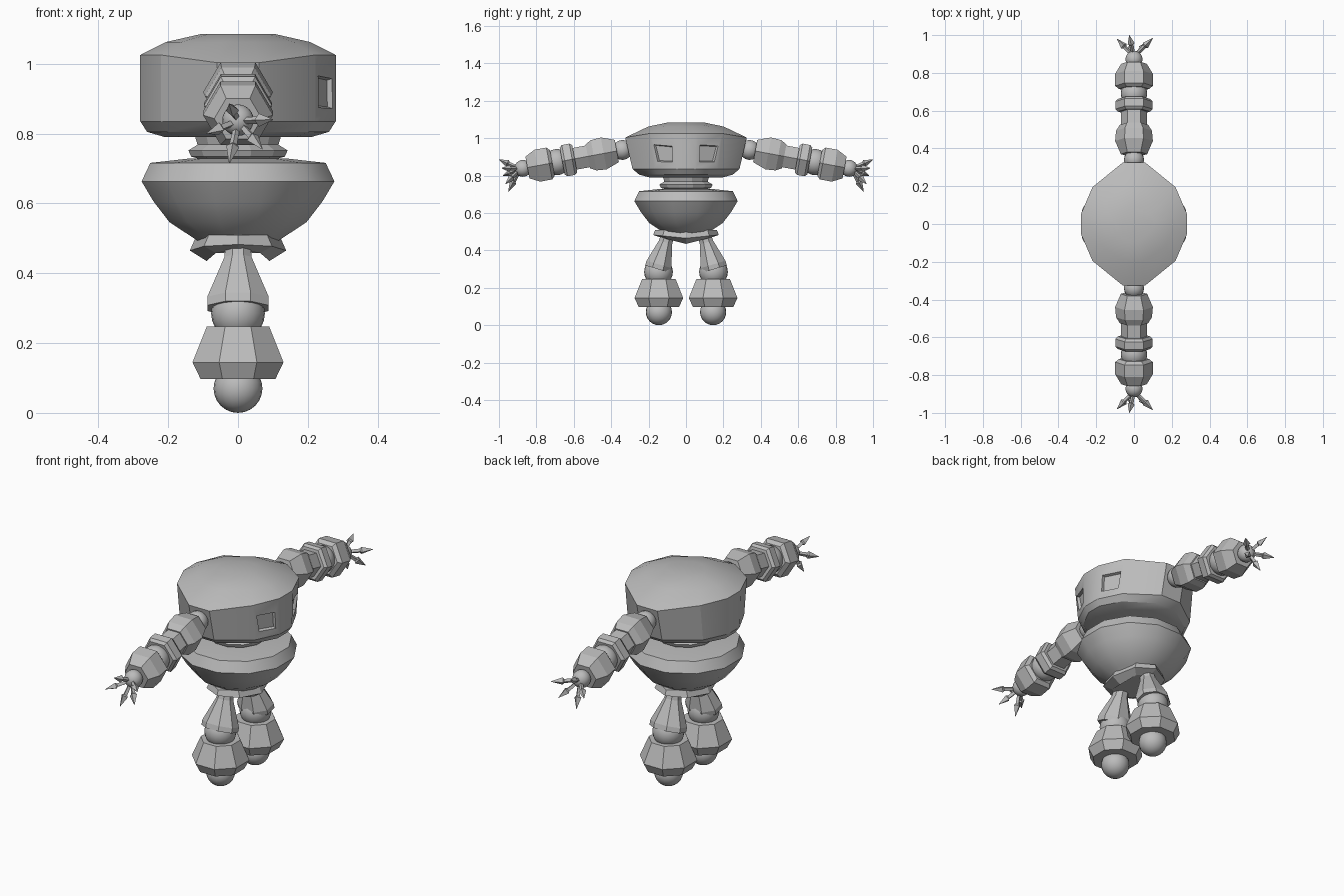
import bpy, bmesh, math
from mathutils import Vector

cube = bpy.data.objects.get("Cube")
if cube:
    bpy.data.objects.remove(cube, do_unlink=True)

grey = bpy.data.materials.new("plain grey")
grey.use_nodes = True
COLOUR = (0.5, 0.5, 0.5, 1)
grey.diffuse_color = COLOUR
grey.node_tree.nodes["Principled BSDF"].inputs["Base Color"].default_value = COLOUR


def finish(name, bm, smooth=None):
    bmesh.ops.recalc_face_normals(bm, faces=bm.faces)
    mesh = bpy.data.meshes.new(name)
    bm.to_mesh(mesh)
    bm.free()
    mesh.materials.append(grey)
    ob = bpy.data.objects.new(name, mesh)
    bpy.context.collection.objects.link(ob)
    if smooth:
        bpy.ops.object.select_all(action="DESELECT")
        ob.select_set(True)
        bpy.context.view_layer.objects.active = ob
        bpy.ops.object.shade_smooth_by_angle(angle=math.radians(smooth))
    return ob


def loft(rings):
    """Skin a stack of equal rings and cap both ends."""
    bm = bmesh.new()
    rows = [[bm.verts.new(p) for p in ring] for ring in rings]
    n = len(rows[0])
    for a, b in zip(rows, rows[1:]):
        for i in range(n):
            bm.faces.new((a[i], a[(i + 1) % n], b[(i + 1) % n], b[i]))
    bm.faces.new(rows[0])
    bm.faces.new(rows[-1])
    bmesh.ops.recalc_face_normals(bm, faces=bm.faces)
    return bm


def ngon(n, rx, ry, z, turn=0.5):
    return [Vector((rx * math.cos(math.tau * (i + turn) / n),
                    ry * math.sin(math.tau * (i + turn) / n), z)) for i in range(n)]


def tube(name, start, end, profile, n, turn=0.0, smooth=None):
    """Faceted segment along an axis; profile holds (fraction, radius x, other radius)."""
    start, end = Vector(start), Vector(end)
    axis = (end - start).normalized()
    u = Vector((1, 0, 0))
    u = (u - axis * u.dot(axis)).normalized()
    v = axis.cross(u)
    rings = [[start.lerp(end, f) + u * p.x + v * p.y for p in ngon(n, a, b, 0, turn)]
             for f, a, b in profile]
    return finish(name, loft(rings), smooth)


def ball(name, centre, r):
    bm = bmesh.new()
    bmesh.ops.create_uvsphere(bm, u_segments=20, v_segments=12, radius=r)
    bmesh.ops.translate(bm, verts=bm.verts, vec=centre)
    return finish(name, bm, 40)


# Torso: twelve-sided shell with the ends of its rim dipping at the shoulders
quarter = [(0.28, 0.055), (0.22, 0.195), (0.06, 0.325)]
outline = (quarter + [(-x, y) for x, y in reversed(quarter)]
           + [(-x, -y) for x, y in quarter] + [(x, -y) for x, y in reversed(quarter)])


def torso_ring(sx, sy, z, dip=0.0):
    return [Vector((x * sx, y * sy, z - (dip if abs(y) > 0.3 else 0))) for x, y in outline]


bm = loft([torso_ring(0.75, 0.6, 0.79), torso_ring(0.93, 0.77, 0.805),
           torso_ring(1, 0.88, 0.835), torso_ring(1, 1, 1.025, 0.022),
           torso_ring(0.74, 0.62, 1.062), torso_ring(0.38, 0.28, 1.085)])

# Two square recessed eyes on the +x side
eyes = []
for f in bm.faces:
    c = f.calc_center_median()
    if c.x > 0.2 and 0.08 < abs(c.y) < 0.16 and 0.88 < c.z < 0.98:
        eyes.append(f)
for f in eyes:
    bmesh.ops.inset_region(bm, faces=[f], thickness=0.034)
    for v in f.verts:
        v.co.z = 0.918 + (v.co.z - f.calc_center_median().z) * 0.62
    # Put the squared corners back onto the sloping side
    bmesh.ops.inset_region(bm, faces=[f], thickness=0.007, depth=-0.014)
finish("torso", bm, 28)

# Neck rings
finish("neck", loft([ngon(12, r, r, z) for r, z in
                     [(0.105, 0.70), (0.105, 0.725), (0.139, 0.734), (0.147, 0.752),
                      (0.12, 0.768), (0.13, 0.80)]]))

# Bowl-shaped belly
finish("belly", loft([ngon(12, r, r, z) for r, z in
                      [(0.115, 0.49), (0.14, 0.506), (0.203, 0.546), (0.25, 0.605),
                       (0.286, 0.663), (0.26, 0.716), (0.15, 0.728)]]), 28)


# Hip skirt with a shallow V underside
def skirt_ring(rx, ry, z, slope):
    return [Vector((p.x, p.y, z + slope * abs(p.y))) for p in ngon(8, rx, ry, 0, 0)]


finish("hip_skirt", loft([skirt_ring(0.09, 0.13, 0.435, 0.25),
                          skirt_ring(0.138, 0.175, 0.465, 0.1),
                          skirt_ring(0.118, 0.165, 0.51, 0)]))

# Arms: shoulder to wrist along one sloping line
TIPS = [(-0.025, 1.0, 0.885), (0.1, 0.985, 0.84), (0.07, 0.965, 0.755),
        (-0.025, 0.95, 0.715), (-0.09, 0.98, 0.80)]
SEGMENTS = [
    ("upper_arm", 0.37, 0.525, [(0, 0.07), (0.45, 0.1), (0.8, 0.095), (1, 0.075)]),
    ("arm_link", 0.515, 0.61, [(0, 0.068), (1, 0.068)]),
    ("elbow_ring", 0.595, 0.662, [(0, 0.085), (0.2, 0.098), (0.8, 0.098), (1, 0.085)]),
    ("forearm", 0.715, 0.848, [(0, 0.08), (0.12, 0.1), (0.6, 0.1), (1, 0.068)]),
]
for side, s in (("back", 1), ("front", -1)):
    def on_arm(y):
        return Vector((0, s * y, 0.935 - 0.185 * (y - 0.35)))

    for name, y, r in (("shoulder", 0.34, 0.053), ("elbow", 0.69, 0.07), ("wrist", 0.872, 0.045)):
        ball(f"{side}_{name}_ball", on_arm(y), r)
    for name, y0, y1, prof in SEGMENTS:
        tube(f"{side}_{name}", on_arm(y0), on_arm(y1), [(f, r, r) for f, r in prof], 6)
    # Five pointed fingers
    for i, (x, y, z) in enumerate(TIPS):
        tube(f"{side}_finger_{i + 1}", on_arm(0.885), (x, s * y, z),
             [(0, 0.009, 0.009), (0.55, 0.011, 0.011), (0.6, 0.019, 0.019), (1, 0.001, 0.001)], 4)

    # Legs
    tube(f"{side}_thigh", (0, s * 0.095, 0.49), (0, s * 0.152, 0.30),
         [(0, 0.038, 0.038), (0.25, 0.042, 0.04), (0.87, 0.095, 0.075),
          (1, 0.095, 0.075)], 8, 0.5)
    ball(f"{side}_knee_ball", (0, s * 0.147, 0.285), 0.077)
    tube(f"{side}_shin", (0, s * 0.145, 0.247), (0, s * 0.145, 0.097),
         [(0, 0.097, 0.097), (0.68, 0.141, 0.141), (1, 0.116, 0.116)], 8, 0.5)
    ball(f"{side}_foot_ball", (0, s * 0.145, 0.07), 0.07)
